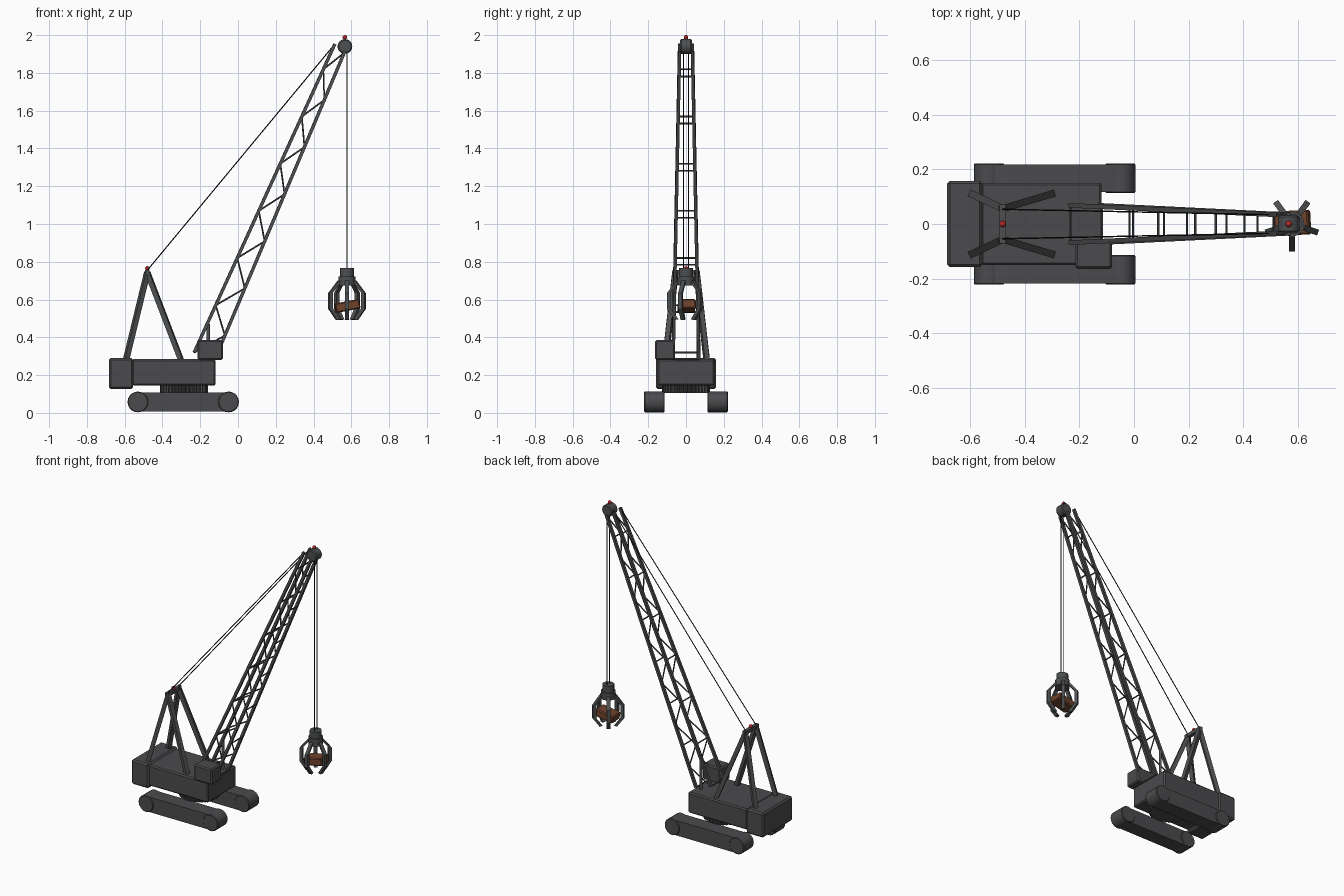
import bpy, bmesh, math
from mathutils import Vector, Matrix

cube = bpy.data.objects.get("Cube")
if cube:
    bpy.data.objects.remove(cube)


def material(name, rgb, rough=0.6):
    m = bpy.data.materials.new(name)
    m.use_nodes = True
    m.diffuse_color = (*rgb, 1)
    bsdf = m.node_tree.nodes["Principled BSDF"]
    bsdf.inputs["Base Color"].default_value = (*rgb, 1)
    bsdf.inputs["Roughness"].default_value = rough
    return m


BODY = material("dark grey paint", (0.07, 0.07, 0.075))
STEEL = material("grey steel", (0.075, 0.078, 0.08))
CABLE = material("black cable", (0.01, 0.01, 0.01))
RED = material("red lamp", (0.45, 0.02, 0.02))
RUST = material("rusty brown", (0.16, 0.055, 0.025))


def finish(name, bm, mat, bevel=0, smooth=False):
    bmesh.ops.recalc_face_normals(bm, faces=bm.faces)
    mesh = bpy.data.meshes.new(name)
    bm.to_mesh(mesh)
    bm.free()
    mesh.materials.append(mat)
    ob = bpy.data.objects.new(name, mesh)
    bpy.context.collection.objects.link(ob)
    if bevel:
        mod = ob.modifiers.new("Bevel", 'BEVEL')
        mod.width = bevel
        mod.segments = 1
        mod.limit_method = 'ANGLE'
    if smooth:
        bpy.ops.object.select_all(action='DESELECT')
        ob.select_set(True)
        bpy.context.view_layer.objects.active = ob
        bpy.ops.object.shade_smooth_by_angle(angle=math.radians(35))
    return ob


def add_box(bm, lo, hi):
    lo, hi = Vector(lo), Vector(hi)
    m = Matrix.Translation((lo + hi) / 2) @ Matrix.Diagonal((*(hi - lo), 1))
    bmesh.ops.create_cube(bm, size=1, matrix=m)


def aligned(a, b):
    a, b = Vector(a), Vector(b)
    q = (b - a).to_track_quat('Z', 'Y')
    return Matrix.Translation((a + b) / 2) @ q.to_matrix().to_4x4(), (b - a).length


def add_bar(bm, a, b, w):
    m, length = aligned(a, b)
    bmesh.ops.create_cube(bm, size=1, matrix=m @ Matrix.Diagonal((w, w, length, 1)))


def add_rod(bm, a, b, r, sides=8):
    m, length = aligned(a, b)
    bmesh.ops.create_cone(bm, cap_ends=True, segments=sides, radius1=r, radius2=r,
                          depth=length, matrix=m)


def box(name, lo, hi, mat, bevel=0.008):
    bm = bmesh.new()
    add_box(bm, lo, hi)
    return finish(name, bm, mat, bevel)


def rod(name, a, b, r, mat, sides=24, bevel=0):
    bm = bmesh.new()
    add_rod(bm, a, b, r, sides)
    return finish(name, bm, mat, bevel, True)


def extrude(bm, points, vec):
    face = bm.faces.new([bm.verts.new(p) for p in points])
    out = bmesh.ops.extrude_face_region(bm, geom=[face])
    bmesh.ops.translate(bm, vec=vec, verts=[v for v in out["geom"]
                                            if isinstance(v, bmesh.types.BMVert)])


# Crawler tracks: rounded belt with slightly wider end wheels
for side, label in ((-1, "front"), (1, "rear")):
    bm = bmesh.new()
    ends = []
    for cx, start in ((-0.05, -90), (-0.53, 90)):
        for i in range(9):
            t = math.radians(start + i * 22.5)
            ends.append((cx + 0.052 * math.cos(t), 0.117 * side, 0.058 + 0.05 * math.sin(t)))
    extrude(bm, ends, (0, 0.1 * side, 0))
    finish(label + "_track", bm, BODY, 0, True)
    for cx, end in ((-0.05, "left"), (-0.53, "right")):
        rod(f"{label}_{end}_track_wheel", (cx, 0.113 * side, 0.058), (cx, 0.222 * side, 0.058),
            0.055, BODY, 20, 0.004)

# Toothed slewing ring
bm = bmesh.new()
ring = []
for i in range(144):
    r = 0.127 if i % 4 < 2 else 0.119
    t = math.tau * i / 144
    ring.append((-0.285 + r * math.cos(t), r * math.sin(t), 0.106))
extrude(bm, ring, (0, 0, 0.045))
finish("slewing_ring", bm, BODY)

# House, counterweight, cab and exhaust
box("machinery_house", (-0.56, -0.15, 0.145), (-0.118, 0.15, 0.284), BODY)
box("counterweight", (-0.683, -0.158, 0.126), (-0.555, 0.158, 0.291), BODY, 0.01)
box("cab", (-0.214, -0.164, 0.28), (-0.08, -0.058, 0.385), BODY)
rod("exhaust_stack", (-0.157, 0.065, 0.28), (-0.157, 0.065, 0.47), 0.009, STEEL, 12)

# Support frame
bm = bmesh.new()
for s in (-1, 1):
    for foot_x in (-0.594, -0.30):
        add_bar(bm, (foot_x, s * 0.11, 0.275), (-0.48, s * 0.056, 0.745), 0.026)
add_bar(bm, (-0.48, -0.072, 0.745), (-0.48, 0.072, 0.745), 0.024)
finish("support_frame", bm, STEEL)

# Lattice boom
UPPER = (Vector((-0.232, 0.068, 0.32)), Vector((0.513, 0.034, 1.953)))
LOWER = (Vector((-0.122, 0.068, 0.285)), Vector((0.566, 0.034, 1.915)))


def node(chord, f, s):
    p = chord[0].lerp(chord[1], f)
    return Vector((p.x, p.y * s, p.z))


STEP = 0.153
chords, lacing = bmesh.new(), bmesh.new()
for s in (-1, 1):
    for chord in (UPPER, LOWER):
        add_bar(chords, node(chord, 0, s), node(chord, 1, s), 0.017)
    for k in range(7):
        mid = node(LOWER, min((k + 0.5) * STEP, 1), s)
        add_rod(lacing, node(UPPER, k * STEP, s), mid, 0.0045, 6)
        if k < 6:
            add_rod(lacing, mid, node(UPPER, (k + 1) * STEP, s), 0.0045, 6)
for k in range(7):
    for chord in (UPPER, LOWER):
        add_rod(lacing, node(chord, k * STEP, -1), node(chord, k * STEP, 1), 0.0045, 6)
finish("boom_chords", chords, STEEL)
finish("boom_lacing", lacing, STEEL)

# Head sheave and lamps
rod("head_sheave", (0.566, -0.031, 1.94), (0.566, 0.031, 1.94), 0.039, STEEL, 24, 0.006)
for label, x, z in (("boom", 0.566, 1.988), ("frame", -0.48, 0.765)):
    bm = bmesh.new()
    bmesh.ops.create_uvsphere(bm, u_segments=16, v_segments=10, radius=0.012,
                              matrix=Matrix.Translation((x, 0, z)))
    finish(label + "_lamp", bm, RED, 0, True)

# Pendant and hoist cables
pendants, hoist = bmesh.new(), bmesh.new()
for s in (-1, 1):
    add_rod(pendants, (-0.48, s * 0.054, 0.755), (0.513, s * 0.034, 1.953), 0.003, 6)
    add_rod(hoist, (0.577, s * 0.014, 1.94), (0.577, s * 0.014, 0.76), 0.003, 6)
finish("pendant_cables", pendants, CABLE)
finish("hoist_cables", hoist, CABLE)

# Grab: two-tier hub and five bent claws
GX = 0.577
rod("grab_hub", (GX, 0, 0.715), (GX, 0, 0.766), 0.037, STEEL, 16)
rod("grab_collar", (GX, 0, 0.675), (GX, 0, 0.722), 0.046, STEEL, 16)
bm = bmesh.new()
bend = [(0.04, 0.70), (0.092, 0.635), (0.092, 0.55), (0.05, 0.492)]
for i in range(5):
    t = math.radians(-90 + 72 * i)
    radial, across = Vector((math.cos(t), math.sin(t), 0)), Vector((-math.sin(t), math.cos(t), 0))
    outline = [(r + 0.009, z) for r, z in bend] + [(r - 0.011, z + 0.003) for r, z in bend[::-1]]
    points = [Vector((GX, 0, z)) + radial * r - across * 0.011 for r, z in outline]
    extrude(bm, points, across * 0.022)
finish("grab_claws", bm, STEEL)

# Gripped load
load = box("gripped_load", (-0.065, -0.045, -0.025), (0.065, 0.045, 0.025), RUST, 0.006)
load.location = (0.579, 0.004, 0.566)
load.rotation_euler = (0, math.radians(-11), math.radians(3))
